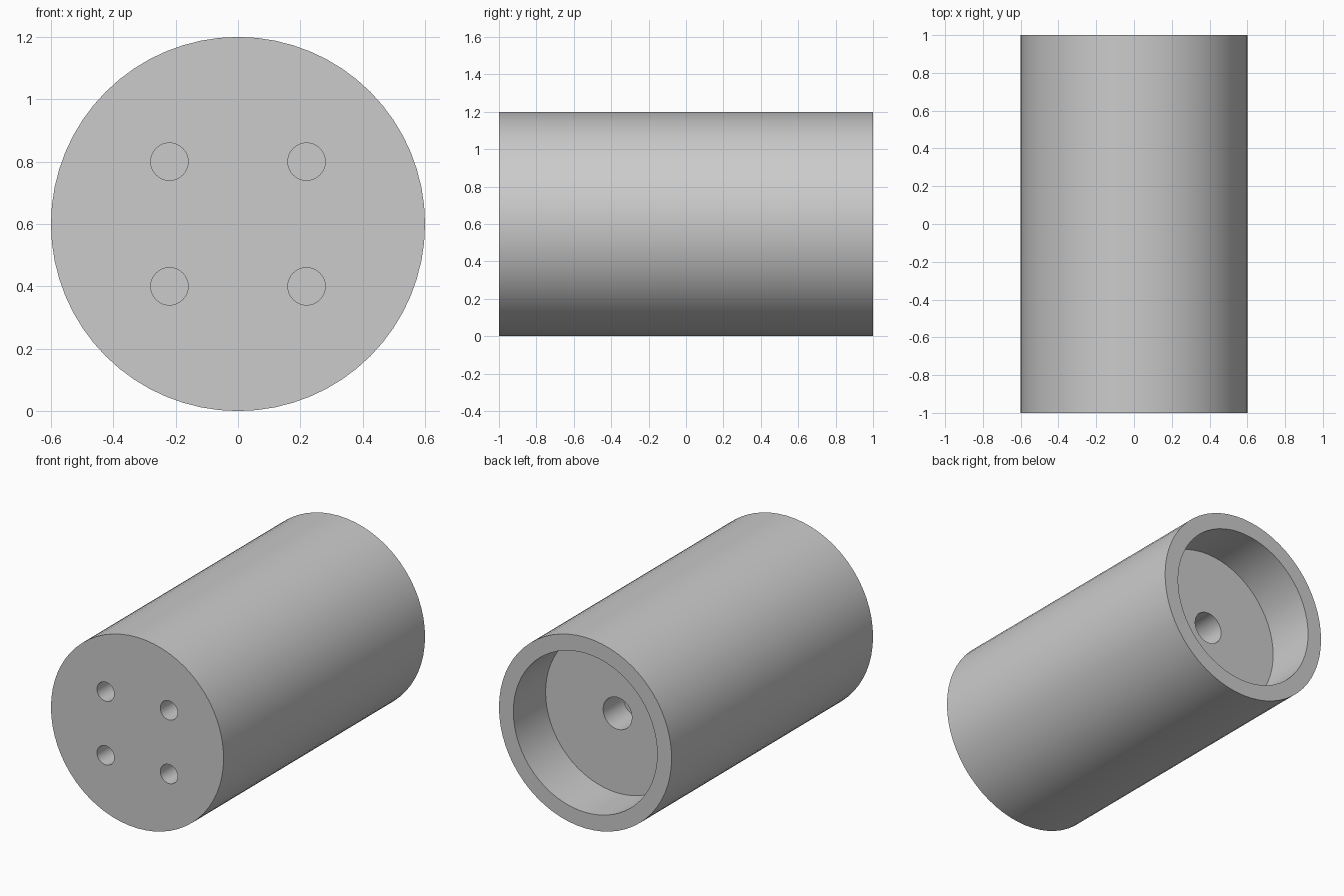
import bpy, bmesh, math
from mathutils import Matrix, Vector

cube = bpy.data.objects.get("Cube")
if cube:
    bpy.data.objects.remove(cube, do_unlink=True)

AXIS_Z = 0.6

grey = bpy.data.materials.new("plain grey")
grey.use_nodes = True
grey.diffuse_color = (0.6, 0.6, 0.6, 1)
grey.node_tree.nodes["Principled BSDF"].inputs["Base Color"].default_value = grey.diffuse_color


def make_object(name, bm):
    bmesh.ops.recalc_face_normals(bm, faces=bm.faces)
    mesh = bpy.data.meshes.new(name)
    bm.to_mesh(mesh)
    bm.free()
    mesh.materials.append(grey)
    obj = bpy.data.objects.new(name, mesh)
    bpy.context.collection.objects.link(obj)
    return obj


# Body: half section (radius, y) with rear recess and blind centre bore, turned about y
section = [(0, -1), (0.6, -1), (0.6, 1), (0.5, 1),
           (0.5, 0.68), (0.1, 0.68), (0.1, 0.48), (0, 0.48)]
bm = bmesh.new()
verts = [bm.verts.new((r, y, AXIS_Z)) for r, y in section]
edges = [bm.edges.new(pair) for pair in zip(verts, verts[1:])]
bmesh.ops.spin(bm, geom=verts + edges, cent=(0, 0, AXIS_Z), axis=(0, 1, 0),
               angle=math.tau, steps=64, use_duplicate=False)
bmesh.ops.remove_doubles(bm, verts=bm.verts, dist=0.0001)
body = make_object("cylinder_body", bm)

# Four blind holes in the front face
HOLE_DEPTH = 0.25
bm = bmesh.new()
for x in (-0.22, 0.22):
    for dz in (-0.2, 0.2):
        place = Matrix.Translation(Vector((x, -1, AXIS_Z + dz))) @ Matrix.Rotation(math.pi / 2, 4, 'X')
        bmesh.ops.create_cone(bm, cap_ends=True, segments=32, radius1=0.06, radius2=0.06,
                              depth=2 * HOLE_DEPTH, matrix=place)
cutter = make_object("front_hole_cutter", bm)
cutter.hide_render = True

cut = body.modifiers.new("front_holes", 'BOOLEAN')
cut.operation = 'DIFFERENCE'
cut.solver = 'EXACT'
cut.object = cutter
bpy.ops.object.select_all(action='DESELECT')
body.select_set(True)
bpy.context.view_layer.objects.active = body
bpy.ops.object.modifier_apply(modifier=cut.name)
bpy.data.objects.remove(cutter, do_unlink=True)

# Round walls smooth, rims crisp
bpy.ops.object.shade_smooth_by_angle(angle=math.radians(30))
